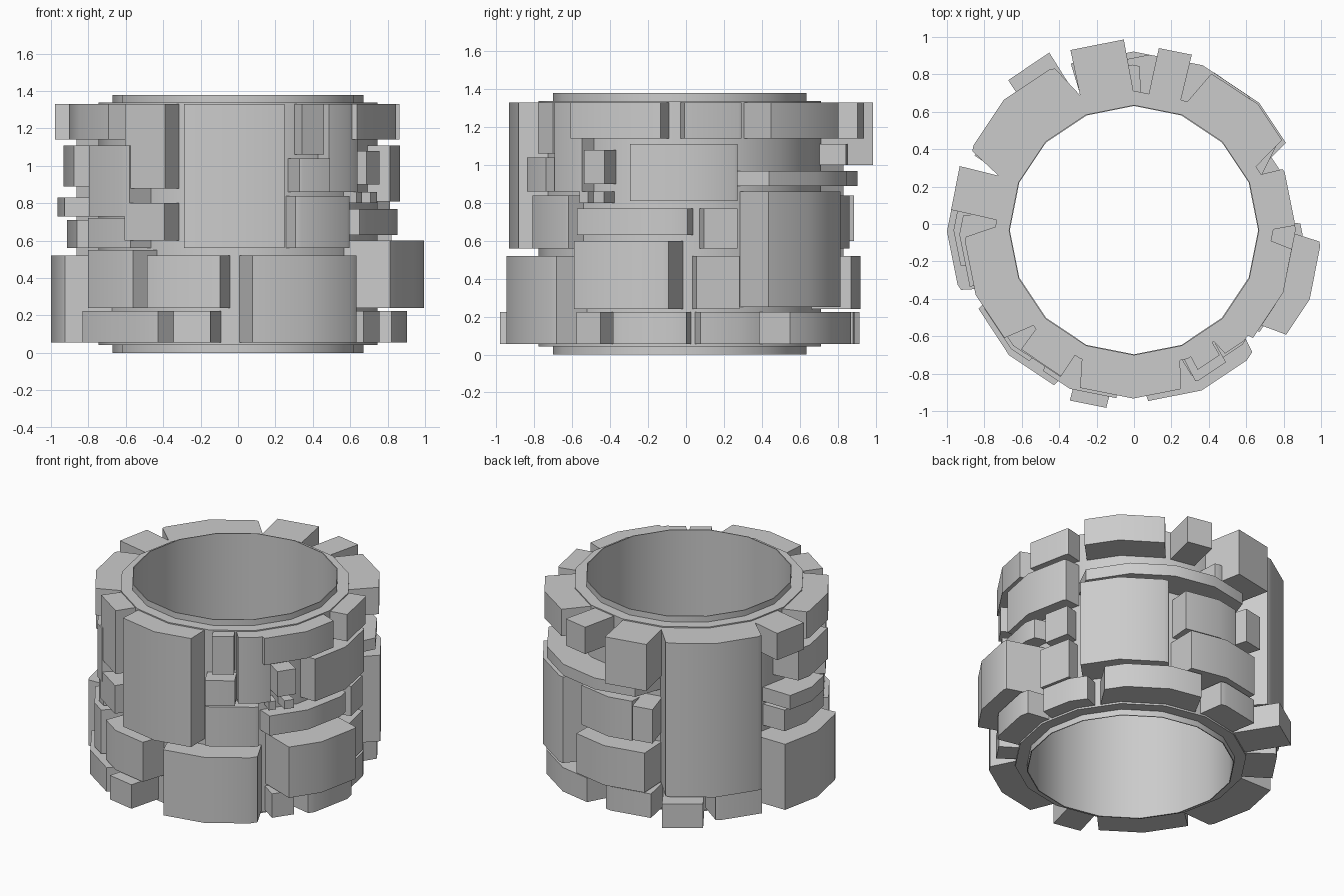
import bpy, bmesh
from math import sin, cos, radians, pi
from mathutils import Vector

if "Cube" in bpy.data.objects:
    bpy.data.objects.remove(bpy.data.objects["Cube"])

SIDES, STEP = 16, 22.5
CENTRE = Vector((0, -0.033, 0))
R_BODY, R_BORE, R_LIP = 0.745, 0.664, 0.67


def make_object(name, bm):
    bmesh.ops.recalc_face_normals(bm, faces=bm.faces[:])
    mesh = bpy.data.meshes.new(name)
    bm.to_mesh(mesh)
    bm.free()
    obj = bpy.data.objects.new(name, mesh)
    bpy.context.collection.objects.link(obj)
    # soft curve across facets, crisp block edges
    mesh.shade_smooth()
    mesh.set_sharp_from_angle(angle=radians(30))
    return obj


def direction(angle):
    # angle 0 faces the front, 90 faces the right
    a = radians(angle)
    return Vector((sin(a), -cos(a), 0))


def on_polygon(angle, radius):
    # point on the 16-sided ring
    off = angle % STEP - STEP / 2
    return CENTRE + direction(angle) * radius * cos(pi / SIDES) / cos(radians(off))


# ring wall with a thin raised lip at each end
def ring_wall():
    profile = [(R_BORE, 0), (R_LIP, 0), (R_LIP, 0.042), (R_BODY, 0.042),
               (R_BODY, 1.338), (R_LIP, 1.338), (R_LIP, 1.38), (R_BORE, 1.38)]
    bm = bmesh.new()
    loops = [[bm.verts.new(CENTRE + direction(i * STEP) * r + Vector((0, 0, z)))
              for r, z in profile] for i in range(SIDES)]
    n = len(profile)
    for i in range(SIDES):
        a, b = loops[i], loops[(i + 1) % SIDES]
        for j in range(n):
            k = (j + 1) % n
            bm.faces.new((a[j], b[j], b[k], a[k]))
    make_object("ring_wall", bm)


# wall patch pushed straight out along its mean direction
def block(name, a0, a1, z0, z1, depth):
    angles = [a0] + [i * STEP for i in range(-8, 20) if a0 + 0.5 < i * STEP < a1 - 0.5] + [a1]
    push = direction((a0 + a1) / 2) * depth
    inner = [on_polygon(a, R_BODY - 0.02) for a in angles]
    outer = [on_polygon(a, R_BODY) + push for a in angles]
    bm = bmesh.new()
    low, high = [[(bm.verts.new((p.x, p.y, z)), bm.verts.new((q.x, q.y, z)))
                  for p, q in zip(inner, outer)] for z in (z0, z1)]
    for i in range(len(angles) - 1):
        for s in (low, high):
            bm.faces.new((s[i][0], s[i][1], s[i + 1][1], s[i + 1][0]))
        for k in (0, 1):
            bm.faces.new((low[i][k], low[i + 1][k], high[i + 1][k], high[i][k]))
    for i in (0, -1):
        bm.faces.new((low[i][0], low[i][1], high[i][1], high[i][0]))
    make_object(name, bm)


# rows of blocks sharing a height band: (start angle, end angle, depth)
BANDS = {
    ("bottom_block", 0.055, 0.225): [
        (-68, -22.5, .2), (-22.5, -7, .23), (50, 62, .13), (64, 95, .16),
        (96, 122, .1), (124, 175, .2), (177, 202, .18), (202.5, 223, .31), (223, 247.5, .2)],
    ("low_block", 0.24, 0.52): [(-36, -3, .17), (95, 113, .1), (160, 202, .21)],
    ("middle_block", 0.56, 0.84): [(20, 47, .1), (161, 193, .15)],
    ("top_block", 1.14, 1.33): [
        (45, 86, .12), (90, 114, .12), (117, 158, .2), (160, 174, .25),
        (247.5, 266, .25), (268, 314, .17)],
    ("tiny_block", 0.80, 0.86): [(50, 54, .09), (57, 62, .11)],
}
for (label, low_z, high_z), row in BANDS.items():
    for num, (start, end, out) in enumerate(row, 1):
        block(f"{label}_{num}", start, end, low_z, high_z, out)

# individually sized blocks
SINGLES = {
    "front_panel": (-22.5, 20, .56, 1.33, .155),
    "front_low_panel": (0, 49, .055, .52, .185),
    "left_low_panel": (248, 295, .055, .52, .255),
    "back_left_panel": (200, 250, .24, 1.33, .24),
    "back_right_panel": (115, 160, .25, .86, .21),
    "right_low_panel": (50, 92, .24, .6, .265),
    "left_front_low": (-65, -36, .24, .55, .17),
    "left_front_upper": (-66, -39, .73, 1.11, .15),
    "left_front_mid": (-68, -39, .56, .72, .14),
    "front_left_mid": (-45, -25, .6, .8, .14),
    "front_left_top": (-45, -25, .88, 1.33, .135),
    "front_right_slim": (24, 35, 1.06, 1.33, .08),
    "front_right_tall": (35.5, 52, .86, 1.33, .09),
    "front_right_cube": (21, 36, .86, 1.04, .13),
    "right_cube": (53, 63, .9, 1.08, .12),
    "right_upper_panel": (69, 114, .81, 1.11, .12),
    "right_strip": (47, 96, .63, .77, .115),
    "right_small": (98, 112, .56, .77, .1),
    "back_strip": (112, 202, .89, .97, .21),
    "back_upper": (177, 190, 1.0, 1.11, .14),
    "back_cube": (191, 202, .6, .84, .21),
    "back_top": (180, 202.5, 1.0, 1.33, .28),
    "left_slim": (255, 285, .73, .83, .22),
    "left_upper": (262, 292, .89, 1.11, .19),
    "left_mid": (255, 291, .56, .71, .17),
}
ring_wall()
for label, spec in SINGLES.items():
    block(label, *spec)
